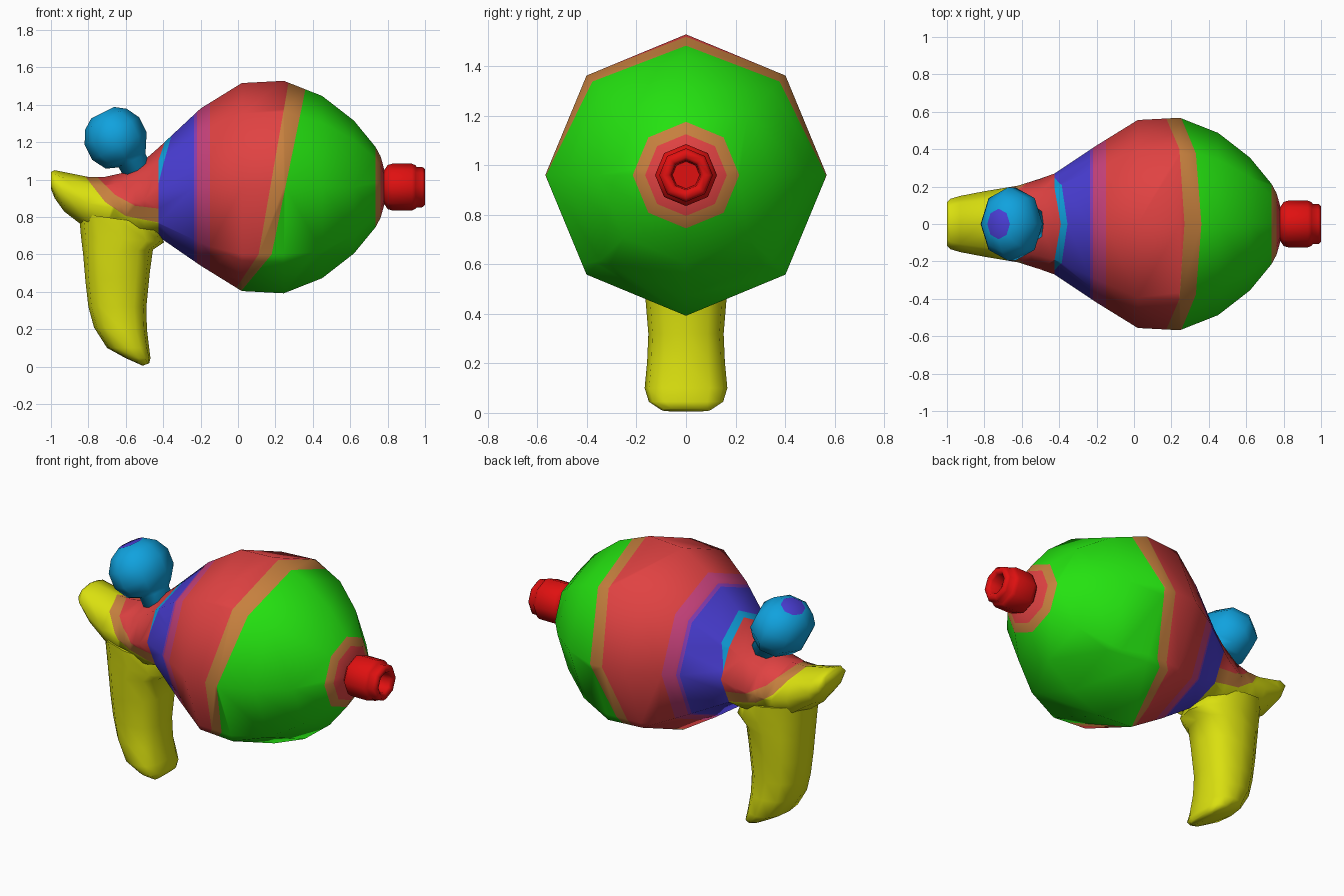
import bpy, bmesh, math
from mathutils import Vector as V

if "Cube" in bpy.data.objects:
    bpy.data.objects.remove(bpy.data.objects["Cube"])

# ---- flat colours (sRGB 0-255 turned into linear) ----
def mat(name, *rgb):
    m = bpy.data.materials.new(name)
    lin = [((c / 255 + 0.055) / 1.055) ** 2.4 if c > 10 else c / 255 / 12.92 for c in rgb]
    m.diffuse_color = (*lin, 1)
    m.use_nodes = True
    m.node_tree.nodes["Principled BSDF"].inputs["Base Color"].default_value = m.diffuse_color
    return m

MATS = [mat("yellow", 218, 224, 15), mat("coral_red", 224, 66, 66), mat("green", 36, 226, 16),
        mat("brown", 198, 128, 62), mat("blue", 74, 62, 214), mat("sky_blue", 16, 162, 222),
        mat("pink", 200, 66, 124), mat("purple", 140, 62, 184), mat("bright_red", 224, 16, 16)]
YELLOW, CORAL, GREEN, BROWN, BLUE, SKY, PINK, PURPLE, RED = range(9)

# ---- helpers ----
def loft(rings):
    """Skin a list of closed rings and cap both ends."""
    bm = bmesh.new()
    vs = [[bm.verts.new(p) for p in r] for r in rings]
    n = len(vs[0])
    for a, b in zip(vs, vs[1:]):
        for i in range(n):
            j = (i + 1) % n
            bm.faces.new((a[i], a[j], b[j], b[i]))
    bm.faces.new(vs[0])
    bm.faces.new(vs[-1])
    bmesh.ops.recalc_face_normals(bm, faces=bm.faces)
    return bm

def ring(center, u, v, n=8, power=1.0):
    pts = []
    for i in range(n):
        a = 2 * math.pi * i / n
        c, s = math.cos(a), math.sin(a)
        c = math.copysign(abs(c) ** power, c)
        s = math.copysign(abs(s) ** power, s)
        pts.append(V(center) + V(u) * c + V(v) * s)
    return pts

def finish(bm, name, rule, angle=180):
    for f in bm.faces:
        f.material_index = rule(f.calc_center_median())
    me = bpy.data.meshes.new(name)
    bm.to_mesh(me)
    bm.free()
    for m in MATS:
        me.materials.append(m)
    ob = bpy.data.objects.new(name, me)
    bpy.context.collection.objects.link(ob)
    bpy.ops.object.select_all(action='DESELECT')
    ob.select_set(True)
    bpy.context.view_layer.objects.active = ob
    bpy.ops.object.shade_smooth_by_angle(angle=math.radians(angle))
    return ob

def slice_bm(bm, co, no, where):
    fs = [f for f in bm.faces if where(f.calc_center_median())]
    geom = set(fs)
    for f in fs:
        geom.update(f.edges)
        geom.update(f.verts)
    bmesh.ops.bisect_plane(bm, geom=list(geom), plane_co=co, plane_no=no, dist=1e-5)

def cut_line(bm, pts, key, where):
    """Cut along an xz polyline; key is the axis (0 or 2) it is ordered by."""
    axis = V((1, 0, 0)) if key == 0 else V((0, 0, 1))
    for p in pts[1:-1]:
        slice_bm(bm, V((p[0], 0, p[1])), axis, where)
    for k, (p, q) in enumerate(zip(pts, pts[1:])):
        a, b = V((p[0], 0, p[1])), V((q[0], 0, q[1]))
        lo = -9 if k == 0 else a[key]
        hi = 9 if k == len(pts) - 2 else b[key]
        d = b - a
        slice_bm(bm, a, V((d.z, 0, -d.x)), lambda c: where(c) and lo < c[key] < hi)

def along(pts, t, key):
    """Value of the polyline at t, extended past its ends."""
    k, o = (0, 1) if key == 0 else (1, 0)
    for p, q in zip(pts, pts[1:]):
        if t <= q[k] or q is pts[-1]:
            return p[o] + (q[o] - p[o]) * (t - p[k]) / (q[k] - p[k])

# ---- body: tail, neck and big octagonal belly (x, bottom, top, half width) ----
Z0 = 0.96
secs = [(-1.0, 0.95, 1.04, 0.115), (-0.98, 0.90, 1.05, 0.135), (-0.93, 0.83, 1.04, 0.15),
        (-0.8, 0.73, 1.014, 0.175), (-0.71, 0.69, 1.015, 0.19), (-0.62, 0.68, 1.035, 0.205),
        (-0.5, 0.68, 1.105, 0.243), (-0.425, 0.695, 1.17, 0.27)]
for x, r in [(-0.2, 0.42), (0.02, 0.556), (0.245, 0.568), (0.45, 0.487), (0.62, 0.355),
             (0.735, 0.215), (0.762, 0.165), (0.775, 0.12), (0.785, 0.08)]:
    secs.append((x, Z0 - r, Z0 + r, r))
body = loft([ring((x, 0, (b + t) / 2), (0, w, 0), (0, 0, (t - b) / 2)) for x, b, t, w in secs])

GREEN_EDGE = [(0.03, 0.42), (0.18, 0.6), (0.36, 1.48)]
BROWN_EDGE = [(-0.01, 0.42), (0.11, 0.6), (0.27, 1.52)]
NECK_RED = [(-0.76, 1.02), (-0.66, 0.92), (-0.55, 0.86), (-0.425, 0.845)]
NECK_BROWN = [(-0.82, 1.02), (-0.71, 0.88), (-0.6, 0.805), (-0.425, 0.77)]
SKY_EDGE = [(-0.425, 0.98), (-0.40, 1.08), (-0.36, 1.22)]
SKY_LEFT = [(-0.426, 0.98), (-0.425, 1.1), (-0.385, 1.22)]
for line in (GREEN_EDGE, BROWN_EDGE):
    cut_line(body, line, 2, lambda c: -0.1 < c.x < 0.5)
for line in (NECK_RED, NECK_BROWN):
    cut_line(body, line, 0, lambda c: c.x < -0.425)
for x in (-0.235, -0.218, -0.15):
    slice_bm(body, V((x, 0, 0)), V((1, 0, 0)), lambda c: -0.43 < c.x < 0.02)
for line in (SKY_EDGE, SKY_LEFT):
    cut_line(body, line, 2, lambda c: -0.425 < c.x < -0.24 and c.z > 0.9)
slice_bm(body, V((0, 0, 0.985)), V((0, 0, 1)), lambda c: c.x > 0.74)

def body_colour(c):
    if c.x < -0.425:
        if c.z > along(NECK_RED, c.x, 0) and c.x > -0.8:
            return CORAL
        return BROWN if c.z > along(NECK_BROWN, c.x, 0) and c.x > -0.84 else YELLOW
    if c.x < -0.235:
        if c.z > 0.98 and c.x < along(SKY_LEFT, c.z, 2):
            return CORAL
        return SKY if c.z > 0.98 and c.x < along(SKY_EDGE, c.z, 2) else BLUE
    if c.x < -0.15:
        return PURPLE if c.x < -0.218 else PINK
    if c.x > 0.735:                       # collar patch round the nozzle
        return CORAL if c.x > 0.762 or (c.y < 0 and c.z < 0.985 and c.x > 0.75) else BROWN
    if c.x < along(BROWN_EDGE, c.z, 2):
        return CORAL
    return BROWN if c.x < along(GREEN_EDGE, c.z, 2) else GREEN

finish(body, "body", body_colour)

# ---- grip: back point, front point (x, z) and half width per section ----
grip = []
for bx, bz, fx, fz, w in [(-0.85, 0.82, -0.44, 0.76, 0.185), (-0.84, 0.70, -0.395, 0.665, 0.18),
                          (-0.828, 0.60, -0.455, 0.625, 0.175), (-0.815, 0.45, -0.472, 0.5, 0.165),
                          (-0.80, 0.32, -0.49, 0.32, 0.152), (-0.77, 0.21, -0.487, 0.2, 0.157),
                          (-0.70, 0.10, -0.475, 0.1, 0.167), (-0.60, 0.045, -0.468, 0.045, 0.15),
                          (-0.51, 0.005, -0.475, 0.018, 0.10)]:
    a, b = V((bx, 0, bz)), V((fx, 0, fz))
    grip.append(ring((a + b) / 2, (b - a) / 2, (0, w, 0), 12, 0.8))
finish(loft(grip), "grip", lambda c: YELLOW, 60)

# ---- nozzle: octagonal lathe with a recessed hole ----
nozzle = [(0.76, 0.08), (0.785, 0.095), (0.8, 0.118), (0.825, 0.125), (0.93, 0.125), (0.95, 0.116),
          (0.955, 0.108), (0.985, 0.108), (1.0, 0.095), (1.0, 0.072), (0.985, 0.06), (0.92, 0.055)]
finish(loft([ring((x, 0, Z0), (0, r, 0), (0, 0, r)) for x, r in nozzle]), "nozzle", lambda c: RED, 60)

# ---- bulb on a short stem, leaning back, with a blue cap ----
axis = V((-0.45, 0, 0.893))
side = V((0.893, 0, 0.45))
mid = V((-0.652, 0, 1.215))
bulb = [ring(mid + axis * t + side * o, side * r, V((0, r * 1.2, 0)))
        for t, r, o in [(-0.25, 0.08, 0.03), (-0.14, 0.08, 0.025), (-0.115, 0.12, 0.0),
                        (-0.04, 0.163, 0), (0.05, 0.163, 0), (0.12, 0.125, 0), (0.16, 0.068, 0)]]
finish(loft(bulb), "bulb", lambda c: BLUE if (c - mid).dot(axis) > 0.155 else SKY)
